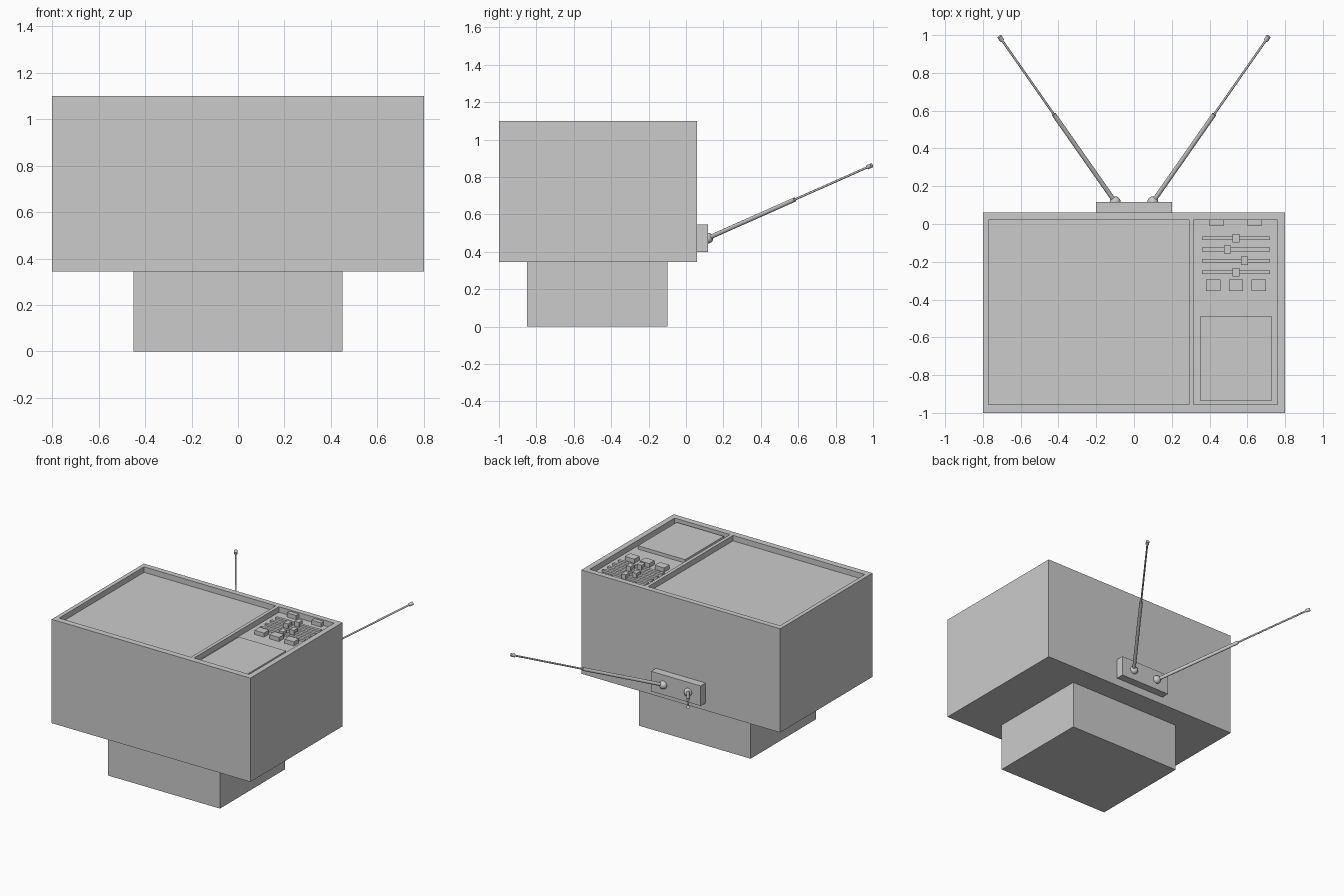
import bpy, bmesh
from mathutils import Vector, Matrix

cube = bpy.data.objects.get("Cube")
if cube:
    bpy.data.objects.remove(cube, do_unlink=True)

GREY = (0.6, 0.6, 0.6, 1)
mat = bpy.data.materials.new("plain_grey")
mat.use_nodes = True
mat.diffuse_color = GREY
mat.node_tree.nodes["Principled BSDF"].inputs["Base Color"].default_value = GREY


def finish(name, bm, smooth=False):
    bmesh.ops.recalc_face_normals(bm, faces=bm.faces)
    for f in bm.faces:
        f.smooth = smooth and len(f.verts) <= 4
    mesh = bpy.data.meshes.new(name)
    bm.to_mesh(mesh)
    bm.free()
    mesh.materials.append(mat)
    obj = bpy.data.objects.new(name, mesh)
    bpy.context.collection.objects.link(obj)
    return obj


def box(name, x, y, z):
    bm = bmesh.new()
    bmesh.ops.create_cube(bm, size=1)
    for v in bm.verts:
        v.co = [(a + b) / 2 + c * (b - a) for (a, b), c in zip((x, y, z), v.co)]
    return finish(name, bm)


def rod(name, a, b, r1, r2):
    bm = bmesh.new()
    d = b - a
    place = Matrix.Translation((a + b) / 2) @ d.to_track_quat('Z', 'Y').to_matrix().to_4x4()
    bmesh.ops.create_cone(bm, cap_ends=True, segments=12, radius1=r1, radius2=r2,
                          depth=d.length, matrix=place)
    return finish(name, bm, True)


TOP, BOTTOM, FLOOR = 1.1, 0.345, 1.06

# Cabinet: top face grid, with the screen and control cells sunk in
xs = (-0.8, -0.77, 0.29, 0.315, 0.76, 0.8)
ys = (-1, -0.955, 0.02, 0.06)
bm = bmesh.new()
grid = [[bm.verts.new((x, y, TOP)) for y in ys] for x in xs]
cells = {(i, j): bm.faces.new((grid[i][j], grid[i + 1][j], grid[i + 1][j + 1], grid[i][j + 1]))
         for i in range(len(xs) - 1) for j in range(len(ys) - 1)}
rim = [e for e in bm.edges if e.is_boundary]
skirt = bmesh.ops.extrude_edge_only(bm, edges=rim)["geom"]
for v in skirt:
    if isinstance(v, bmesh.types.BMVert):
        v.co.z = BOTTOM
bmesh.ops.holes_fill(bm, edges=[e for e in bm.edges if e.is_boundary], sides=0)
for key in ((1, 1), (3, 1)):
    sunk = bmesh.ops.extrude_discrete_faces(bm, faces=[cells[key]])["faces"]
    for v in sunk[0].verts:
        v.co.z = FLOOR
finish("cabinet", bm)

box("pedestal", (-0.45, 0.45), (-0.85, -0.1), (0, BOTTOM))

# Control panel
box("speaker_panel", (0.35, 0.73), (-0.935, -0.49), (FLOOR, 1.085))
for i, x in enumerate((0.4, 0.6)):
    box(f"top_switch_{i + 1}", (x, x + 0.075), (-0.01, 0.02), (FLOOR, 1.09))
for i, x in enumerate((0.54, 0.495, 0.585, 0.54)):
    y = -0.075 - 0.06 * i
    box(f"slider_track_{i + 1}", (0.36, 0.72), (y - 0.01, y + 0.01), (FLOOR, 1.075))
    box(f"slider_knob_{i + 1}", (x - 0.018, x + 0.018), (y - 0.022, y + 0.022), (FLOOR, 1.095))
for i, x in enumerate((0.42, 0.54, 0.66)):
    box(f"push_button_{i + 1}", (x - 0.038, x + 0.038), (-0.355, -0.295), (FLOOR, 1.09))

# Aerial on the back
box("aerial_mount", (-0.2, 0.2), (0.06, 0.117), (0.4, 0.545))
for side, s in (("left", 1), ("right", -1)):
    start = Vector((s * 0.1, 0.117, 0.473))
    end = Vector((s * 0.713, 0.993, 0.862))
    joint = start.lerp(end, 0.53)
    tip = start.lerp(end, 0.975)
    bm = bmesh.new()
    bmesh.ops.create_uvsphere(bm, u_segments=16, v_segments=10, radius=0.029,
                              matrix=Matrix.Translation(start))
    finish(f"{side}_aerial_ball", bm, True)
    rod(f"{side}_aerial_lower_rod", start, joint, 0.012, 0.012)
    rod(f"{side}_aerial_upper_rod", joint, tip, 0.006, 0.006)
    rod(f"{side}_aerial_tip", tip, end, 0.012, 0.012)
